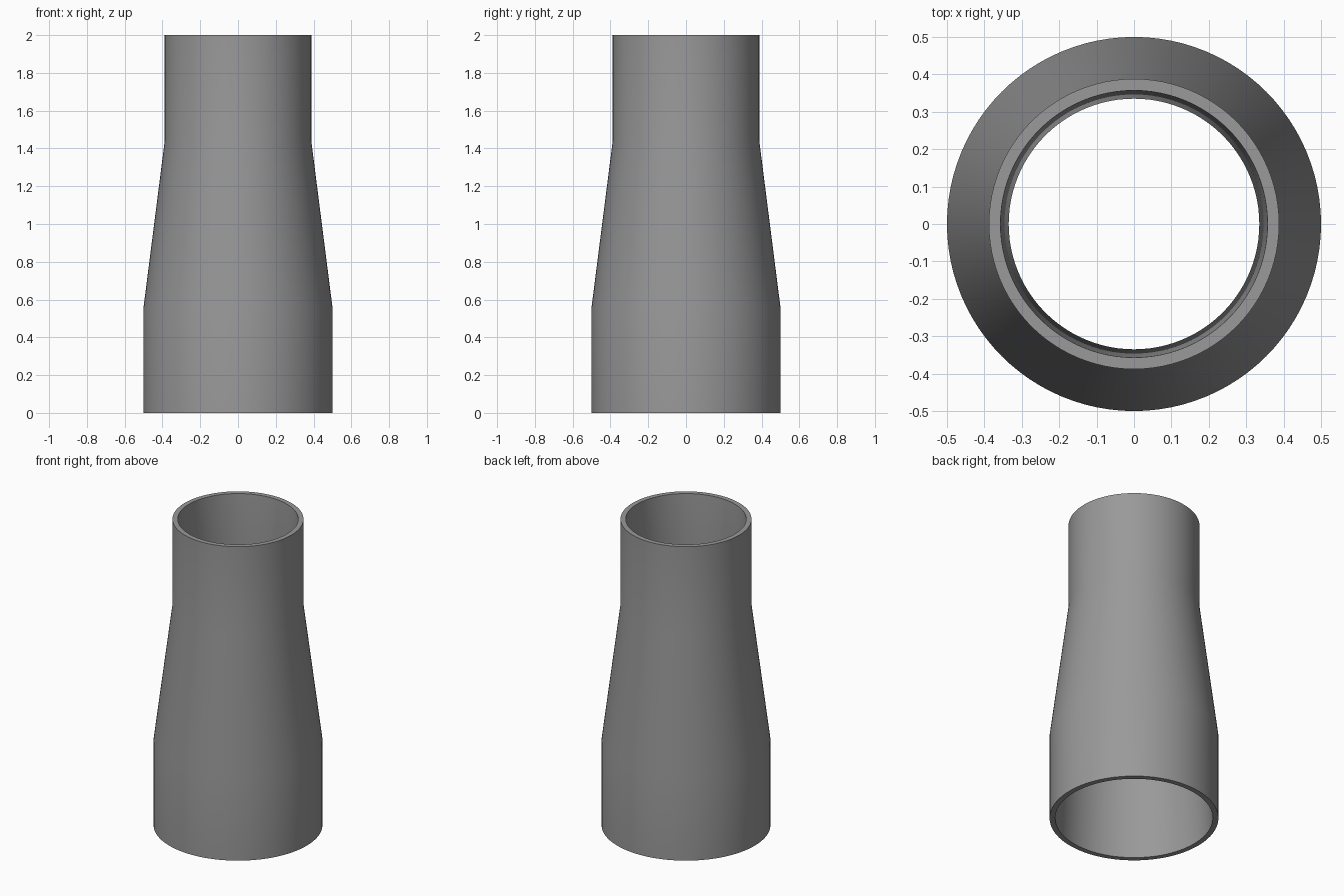
import bpy, bmesh, math

if "Cube" in bpy.data.objects:
    bpy.data.objects.remove(bpy.data.objects["Cube"])

SEGMENTS = 96

# Closed wall section (radius, height): outside going up, then bore going down
profile = [(0.5, 0.0), (0.5, 0.56), (0.388, 1.44), (0.388, 2.0),
           (0.357, 2.0), (0.335, 1.44), (0.445, 0.56), (0.467, 0.0)]

# Revolve the section into a hollow pipe
bm = bmesh.new()
rings = []
for r, z in profile:
    rings.append([bm.verts.new((r * math.cos(2 * math.pi * i / SEGMENTS),
                                r * math.sin(2 * math.pi * i / SEGMENTS), z))
                  for i in range(SEGMENTS)])
for k, ring in enumerate(rings):
    nxt = rings[(k + 1) % len(rings)]
    for i in range(SEGMENTS):
        j = (i + 1) % SEGMENTS
        bm.faces.new((ring[i], ring[j], nxt[j], nxt[i]))
bmesh.ops.recalc_face_normals(bm, faces=bm.faces)

mesh = bpy.data.meshes.new("pipe_reducer")
bm.to_mesh(mesh)
bm.free()
pipe = bpy.data.objects.new("pipe_reducer", mesh)
bpy.context.collection.objects.link(pipe)

# Plain grey
grey = bpy.data.materials.new("grey")
grey.diffuse_color = (0.32, 0.32, 0.32, 1.0)
grey.use_nodes = True
grey.node_tree.nodes["Principled BSDF"].inputs["Base Color"].default_value = grey.diffuse_color
mesh.materials.append(grey)

# Smooth walls, crisp rims
bpy.context.view_layer.objects.active = pipe
pipe.select_set(True)
bpy.ops.object.shade_smooth_by_angle(angle=math.radians(30))
